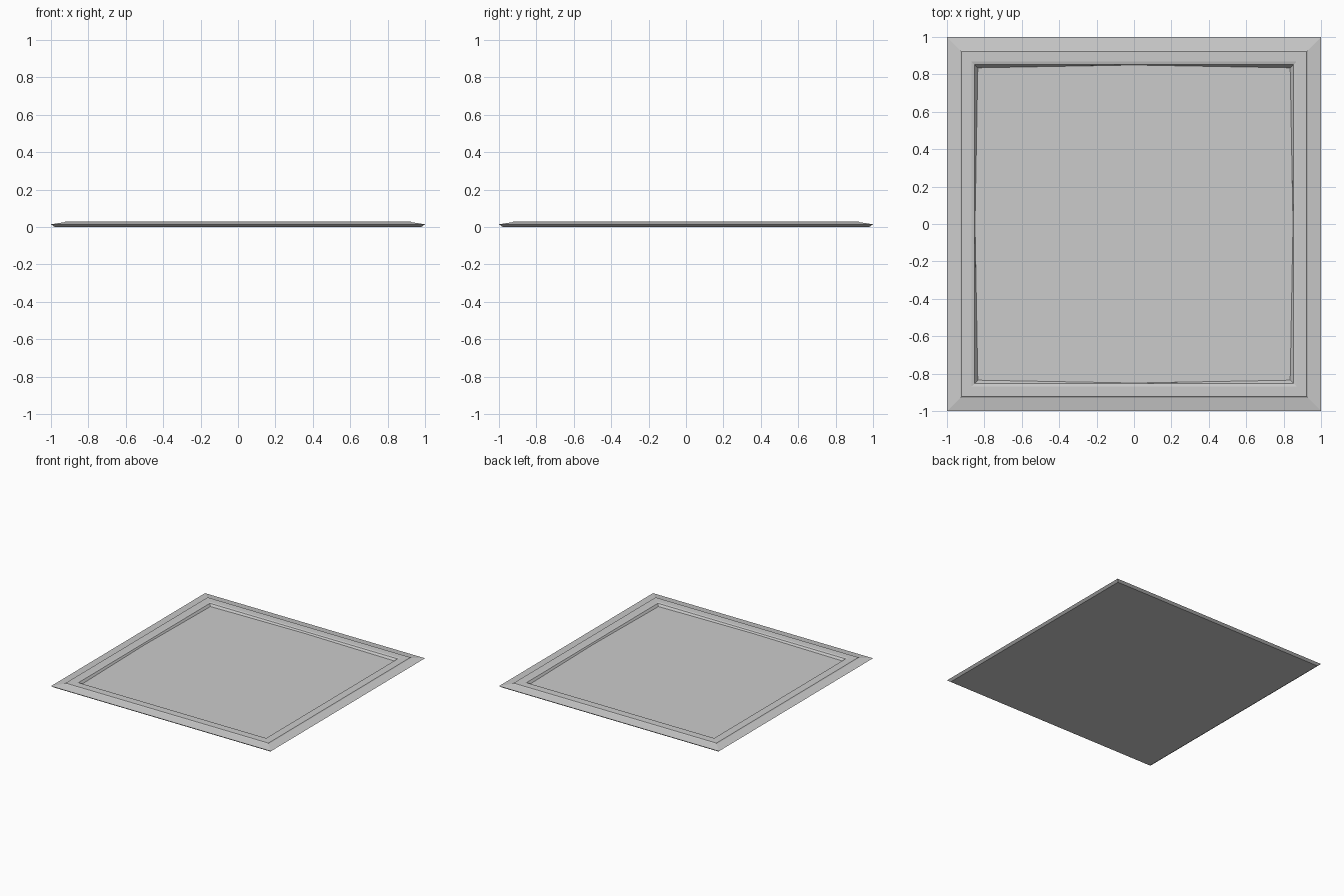
import bpy, bmesh

if "Cube" in bpy.data.objects:
    bpy.data.objects.remove(bpy.data.objects["Cube"])

# Square rings from underside, around the rim, into the recess:
# (half width at corners, height, half width at side midpoints)
RINGS = [
    (0.98, 0.0, 0.98),      # underside edge
    (1.0, 0.015, 1.0),      # outer lip
    (0.928, 0.026, 0.928),  # top of sloped border
    (0.922, 0.031, 0.922),  # small raised step
    (0.868, 0.031, 0.868),  # flat rim
    (0.853, 0.027, 0.853),  # inner chamfer
    (0.835, 0.012, 0.85),   # recess floor edge, bowed outward
]
DIRECTIONS = [(-1, -1), (0, -1), (1, -1), (1, 0), (1, 1), (0, 1), (-1, 1), (-1, 0)]


def add_ring(bm, corner, z, middle):
    ring = []
    for x, y in DIRECTIONS:
        r = corner if x and y else middle
        ring.append(bm.verts.new((x * r, y * r, z)))
    return ring


bm = bmesh.new()
rings = [add_ring(bm, *r) for r in RINGS]
for a, b in zip(rings, rings[1:]):
    for i in range(8):
        j = (i + 1) % 8
        bm.faces.new((a[i], a[j], b[j], b[i]))

# Underside and recessed panel
bm.faces.new(rings[0][::-1])
centre = bm.verts.new((0, 0, RINGS[-1][1]))
last = rings[-1]
for i in range(8):
    bm.faces.new((last[i], last[(i + 1) % 8], centre))
bmesh.ops.recalc_face_normals(bm, faces=bm.faces)

mesh = bpy.data.meshes.new("framed_tile")
bm.to_mesh(mesh)
bm.free()
tile = bpy.data.objects.new("framed_tile", mesh)
bpy.context.collection.objects.link(tile)
